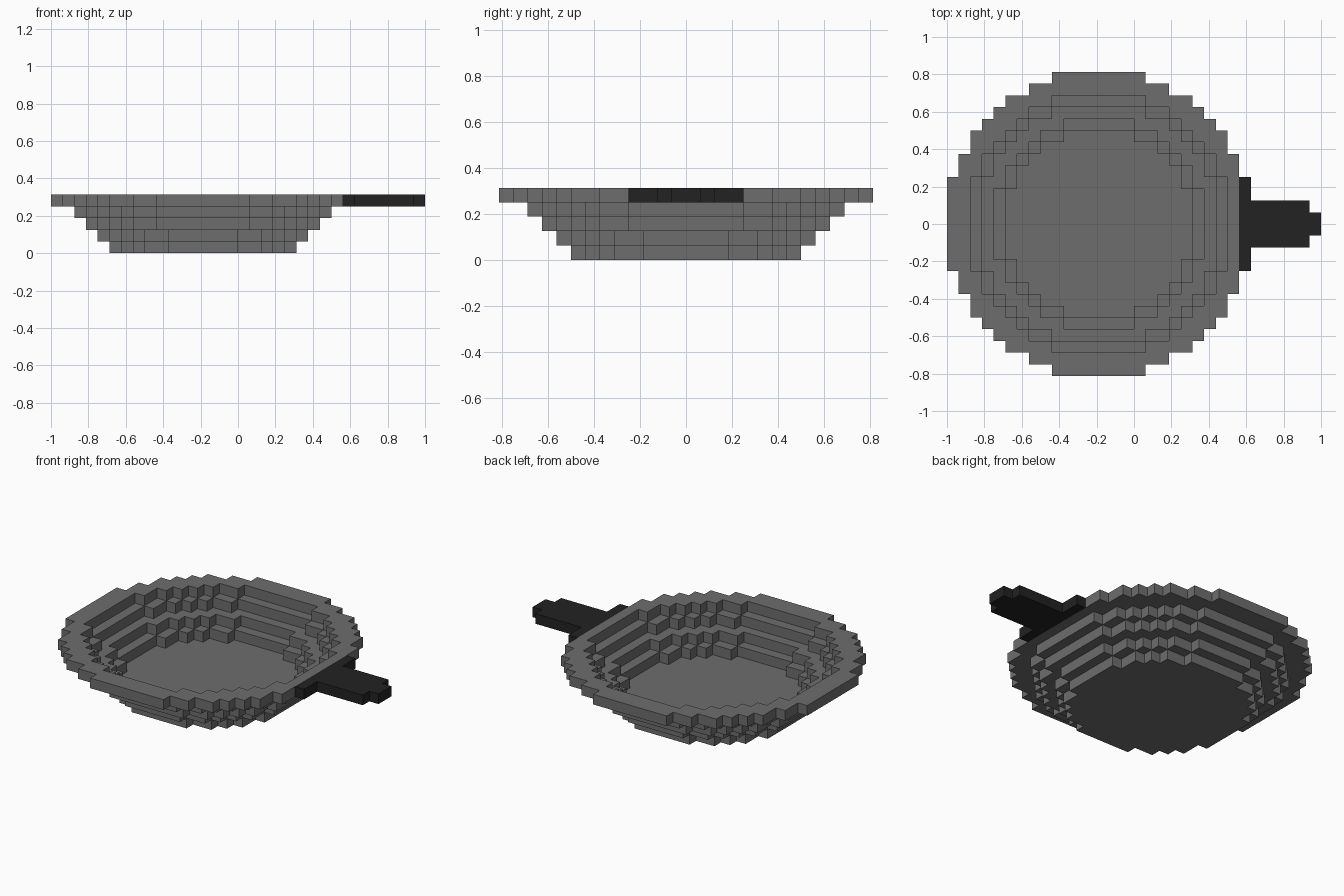
import bpy, bmesh
from mathutils import Vector

if "Cube" in bpy.data.objects:
    bpy.data.objects.remove(bpy.data.objects["Cube"], do_unlink=True)

UNIT = 1 / 16          # edge length of one block
CENTRE_X = -3 * UNIT   # centre of the round pan
RIM_LEVEL = 4


def material(name, value):
    mat = bpy.data.materials.new(name)
    mat.use_nodes = True
    colour = (value, value, value, 1)
    mat.diffuse_color = colour
    bsdf = mat.node_tree.nodes["Principled BSDF"]
    bsdf.inputs["Base Color"].default_value = colour
    bsdf.inputs["Roughness"].default_value = 0.8
    return mat


def disc(radius, level):
    """Blocks of a stepped disc, one block thick."""
    limit = (radius + 0.15) ** 2
    span = range(-radius, radius)
    return {(i, j, level) for i in span for j in span
            if (i + 0.5) ** 2 + (j + 0.5) ** 2 <= limit}


def bar(start, end, half_width, level):
    return {(i, j, level) for i in range(start, end)
            for j in range(-half_width, half_width)}


def build(name, blocks, mat):
    """Make a mesh of the outer faces of a set of blocks."""
    bm = bmesh.new()
    for block in blocks:
        middle = Vector(block) + Vector((0.5, 0.5, 0.5))
        for axis in range(3):
            for side in (-1, 1):
                normal = Vector((0, 0, 0))
                normal[axis] = side
                if tuple(int(a + b) for a, b in zip(block, normal)) in blocks:
                    continue
                u = Vector((0, 0, 0))
                u[(axis + 1) % 3] = 0.5
                v = normal.cross(u)
                face_mid = middle + normal / 2
                corners = [face_mid + p for p in (-u - v, u - v, u + v, v - u)]
                bm.faces.new([bm.verts.new(c * UNIT) for c in corners])
    bmesh.ops.remove_doubles(bm, verts=bm.verts, dist=UNIT / 100)
    mesh = bpy.data.meshes.new(name)
    bm.to_mesh(mesh)
    bm.free()
    mesh.materials.append(mat)
    obj = bpy.data.objects.new(name, mesh)
    obj.location.x = CENTRE_X
    bpy.context.collection.objects.link(obj)
    return obj


iron = material("iron_grey", 0.155)
black = material("handle_black", 0.016)

# Bowl: solid floor, then rings that widen by one block per level
bowl = disc(8, 0)
for level in range(1, RIM_LEVEL):
    bowl |= disc(8 + level, level) - disc(7 + level, level)
build("pan_bowl", bowl, iron)

# Handle: wide mount set into the rim, grip, and narrow tip
handle = (bar(12, 13, 4, RIM_LEVEL) | bar(13, 18, 2, RIM_LEVEL)
          | bar(18, 19, 1, RIM_LEVEL))
build("handle", handle, black)

# Rim: flat two-block ring, leaving room for the handle mount
rim = disc(13, RIM_LEVEL) - disc(11, RIM_LEVEL) - handle
build("pan_rim", rim, iron)
